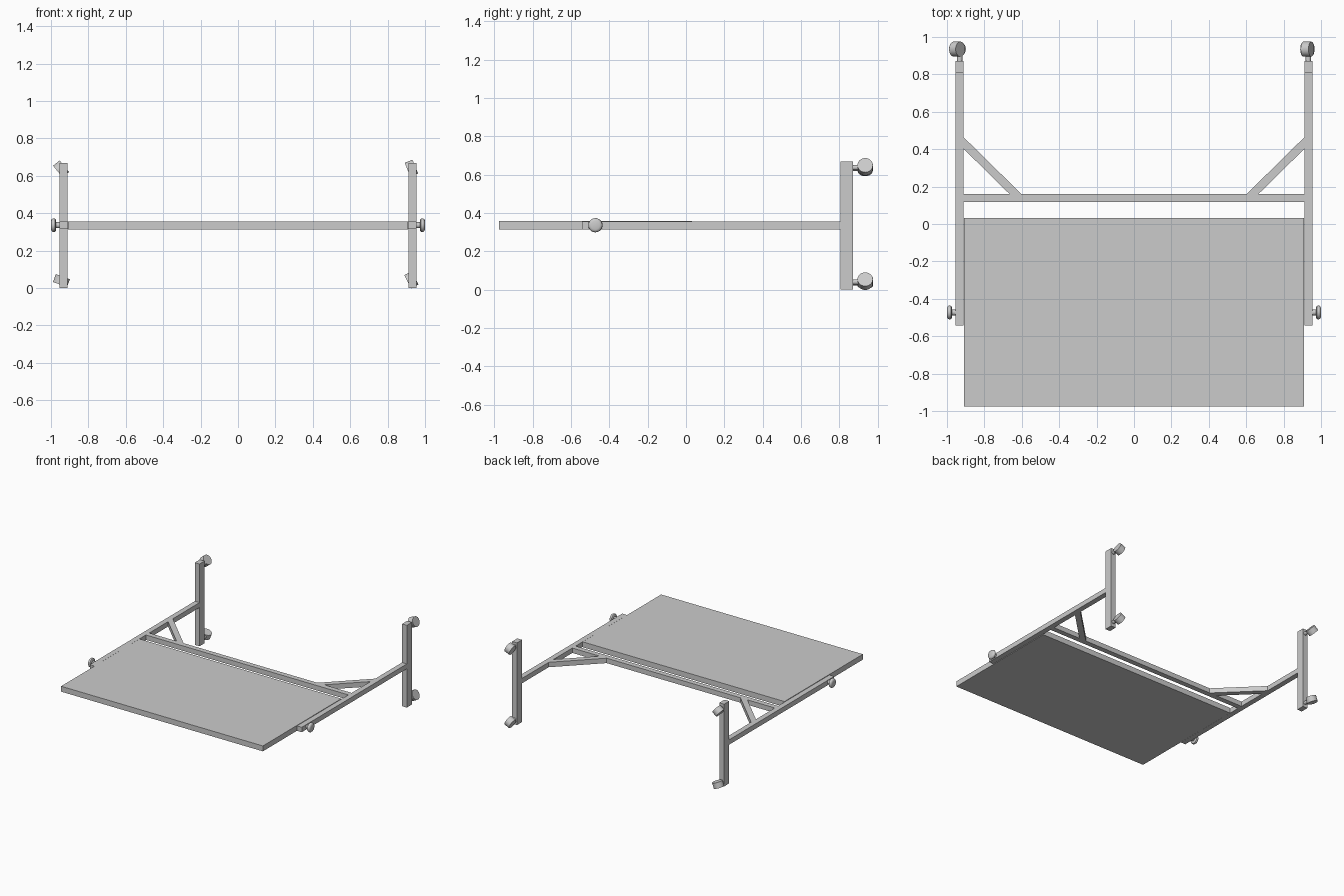
import bpy, bmesh, math
from mathutils import Matrix, Vector

if "Cube" in bpy.data.objects:
    bpy.data.objects.remove(bpy.data.objects["Cube"], do_unlink=True)

grey = bpy.data.materials.new("light grey")
grey.use_nodes = True
grey.diffuse_color = (0.6, 0.6, 0.6, 1)
grey.node_tree.nodes["Principled BSDF"].inputs["Base Color"].default_value = (0.6, 0.6, 0.6, 1)


def finish(name, bm, smooth=False):
    bmesh.ops.recalc_face_normals(bm, faces=bm.faces)
    mesh = bpy.data.meshes.new(name)
    bm.to_mesh(mesh)
    bm.free()
    if smooth:
        mesh.shade_smooth()
        mesh.set_sharp_from_angle(angle=math.radians(35))
    mesh.materials.append(grey)
    obj = bpy.data.objects.new(name, mesh)
    bpy.context.collection.objects.link(obj)
    return obj


def box(name, lo, hi):
    bm = bmesh.new()
    lo, hi = Vector(lo), Vector(hi)
    size = Matrix.Diagonal((*(hi - lo), 1))
    bmesh.ops.create_cube(bm, size=1, matrix=Matrix.Translation((lo + hi) / 2) @ size)
    return finish(name, bm)


def cylinder(name, centre, axis, radius, depth):
    bm = bmesh.new()
    turn = Vector((0, 0, 1)).rotation_difference(Vector(axis)).to_matrix().to_4x4()
    bmesh.ops.create_cone(bm, cap_ends=True, segments=32, radius1=radius, radius2=radius,
                          depth=depth, matrix=Matrix.Translation(centre) @ turn)
    return finish(name, bm, True)


def plate(name, outline, z0, z1):
    bm = bmesh.new()
    face = bm.faces.new([bm.verts.new((x, y, z0)) for x, y in outline])
    new = bmesh.ops.extrude_face_region(bm, geom=[face])["geom"]
    bmesh.ops.translate(bm, vec=(0, 0, z1 - z0),
                        verts=[v for v in new if isinstance(v, bmesh.types.BMVert)])
    return finish(name, bm)


def lathe_x(name, profile, centre, side):
    # Spin a (distance, radius) profile around the x axis
    bm = bmesh.new()
    verts = [bm.verts.new((side * x, 0, r)) for x, r in profile]
    edges = [bm.edges.new(pair) for pair in zip(verts, verts[1:])]
    bmesh.ops.spin(bm, geom=verts + edges, cent=(0, 0, 0), axis=(1, 0, 0),
                   angle=2 * math.pi, steps=32)
    bmesh.ops.remove_doubles(bm, verts=bm.verts, dist=1e-5)
    bmesh.ops.translate(bm, vec=centre, verts=bm.verts)
    return finish(name, bm, True)


# Board panel and crossbar
Z0, Z1 = 0.315, 0.355
box("board", (-0.908, -0.977, 0.313), (0.908, 0.031, 0.357))
box("crossbar", (-0.912, 0.118, Z0), (0.912, 0.16, Z1))

# Castor tilt and centre for each corner: (x, z, degrees)
castors = {
    ("left", "upper"): (0.927, 0.641, 22),
    ("left", "lower"): (0.927, 0.044, 27),
    ("right", "upper"): (-0.946, 0.637, 39),
    ("right", "lower"): (-0.944, 0.040, 70),
}
knob = [(0.95, 0.016), (0.974, 0.016), (0.974, 0.029), (0.978, 0.035), (0.984, 0.037),
        (0.991, 0.036), (0.997, 0.031), (1.0, 0.022), (1.0, 0)]
brace = [(0.912, 0.465), (0.602, 0.16), (0.665, 0.16), (0.912, 0.403)]

for side, s in (("left", 1), ("right", -1)):
    # Side rail, foot bar and diagonal brace
    xs = sorted((s * 0.911, s * 0.954))
    box(side + "_rail", (xs[0], -0.543, Z0), (xs[1], 0.81, Z1))
    box(side + "_foot", (xs[0], 0.807, 0), (xs[1], 0.872, 0.669))
    plate(side + "_brace", [(s * x, y) for x, y in brace], Z0, Z1)

    # Clamping knob with its shaft
    lathe_x(side + "_knob", knob, (0, -0.473, 0.336), s)

    # Swivelled castors with short stems
    for level in ("upper", "lower"):
        x, z, tilt = castors[side, level]
        t = math.radians(tilt)
        cylinder(f"{side}_{level}_wheel", (x, 0.935, z), (math.cos(t), 0, math.sin(t)), 0.04, 0.045)
        cylinder(f"{side}_{level}_stem", (s * 0.932, 0.89, z - 0.004), (0, 1, 0), 0.014, 0.05)
